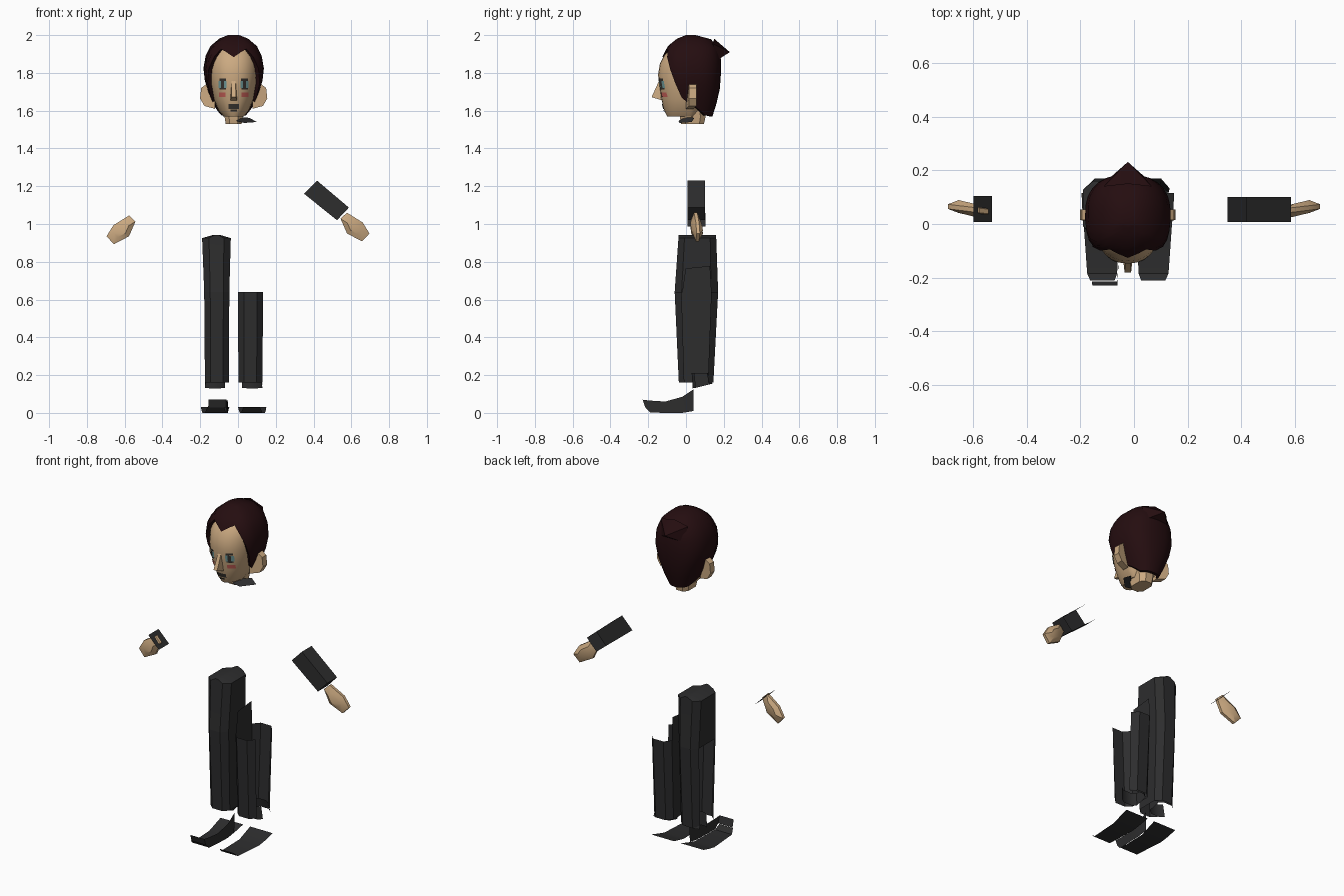
import bpy, bmesh, math

if "Cube" in bpy.data.objects:
    bpy.data.objects.remove(bpy.data.objects["Cube"])

MID = -0.023      # mirror plane of the figure
HEAD_Y = 0.02     # centre of the head front to back


def material(name, rgb):
    m = bpy.data.materials.new(name)
    m.diffuse_color = (*rgb, 1)
    m.use_nodes = True
    m.node_tree.nodes["Principled BSDF"].inputs["Base Color"].default_value = m.diffuse_color
    return m


SKIN = material("skin", (0.60, 0.40, 0.22))
HAIR = material("dark_brown_hair", (0.018, 0.004, 0.005))
CLOTH = material("black_cloth", (0.026, 0.026, 0.027))
TEAL = material("teal_eye", (0.16, 0.33, 0.33))
DARK = material("dark_lines", (0.04, 0.035, 0.03))
PINK = material("pink_cheek", (0.58, 0.12, 0.10))


def make(name, verts, faces, mat, angle=35):
    me = bpy.data.meshes.new(name)
    me.from_pydata(verts, [], faces)
    bm = bmesh.new()
    bm.from_mesh(me)
    bmesh.ops.remove_doubles(bm, verts=bm.verts, dist=1e-5)
    bmesh.ops.recalc_face_normals(bm, faces=bm.faces)
    bm.to_mesh(me)
    bm.free()
    me.materials.append(mat)
    ob = bpy.data.objects.new(name, me)
    bpy.context.collection.objects.link(ob)
    bpy.context.view_layer.objects.active = ob
    ob.select_set(True)
    bpy.ops.object.shade_smooth_by_angle(angle=math.radians(angle))
    ob.select_set(False)
    return ob


def loft(name, rows, mat, closed=True, cap_start=False, cap_end=False):
    n = len(rows[0])
    verts = [p for row in rows for p in row]
    faces = []
    for r in range(len(rows) - 1):
        for i in range(n if closed else n - 1):
            j = (i + 1) % n
            faces.append((r * n + i, r * n + j, (r + 1) * n + j, (r + 1) * n + i))
    if cap_start:
        faces.append(tuple(range(n)))
    if cap_end:
        faces.append(tuple(range((len(rows) - 1) * n, len(rows) * n)))
    return make(name, verts, faces, mat)


def lerp(table, t):
    """Linear look-up; returns the columns after the first."""
    if t <= table[0][0]:
        return table[0][1:]
    for a, b in zip(table, table[1:]):
        if t <= b[0]:
            f = (t - a[0]) / (b[0] - a[0])
            return tuple(p + (q - p) * f for p, q in zip(a[1:], b[1:]))
    return table[-1][1:]


def oval(table, a, z, power, scale=1.0):
    """Point on the head at angle a (0 = front) and height z."""
    hw, yf, yb = lerp(table, z)
    s, c = math.sin(a), math.cos(a)
    e = 2 / power
    x = math.copysign(abs(s) ** e, s) * hw * scale
    depth = HEAD_Y - yf if c > 0 else yb - HEAD_Y
    y = HEAD_Y - math.copysign(abs(c) ** e, c) * depth * scale
    return (MID + x, y, z)


# Face: height, half width, front, back
FACE = [(1.57, 0.055, -0.10, 0.05), (1.60, 0.08, -0.115, 0.07), (1.66, 0.105, -0.13, 0.10),
        (1.72, 0.12, -0.14, 0.12), (1.79, 0.13, -0.148, 0.13), (1.85, 0.128, -0.138, 0.13),
        (1.89, 0.12, -0.117, 0.12), (1.93, 0.10, -0.088, 0.10), (1.96, 0.06, -0.04, 0.06)]
N = 28
ANG = [2 * math.pi * i / N for i in range(N)]
loft("face", [[oval(FACE, a, r[0], 2.2) for a in ANG] for r in FACE], SKIN, True, True, True)

# Hair: a shell whose lower edge follows the hairline
CROWN = [(1.57, 0.075, -0.10, 0.14), (1.65, 0.115, -0.12, 0.165), (1.72, 0.143, -0.13, 0.18),
         (1.80, 0.163, -0.135, 0.185), (1.88, 0.153, -0.128, 0.185), (1.94, 0.125, -0.098, 0.17),
         (1.98, 0.08, -0.05, 0.13), (2.0, 0.03, 0.0, 0.05)]
LINE = [(0, 1.883), (0.4, 1.935), (0.75, 1.87), (1.0, 1.79), (1.2, 1.72), (1.4, 1.65),
        (1.7, 1.62), (2.2, 1.575), (3.2, 1.57)]


def hair_column(a):
    low = lerp(LINE, min(a, 2 * math.pi - a))[0]
    col = [oval(CROWN, a, low, 2.5, 0.86)]
    return col + [oval(CROWN, a, low + (2.0 - low) * t, 2.5)
                  for t in (0, 0.16, 0.34, 0.52, 0.7, 0.84, 0.95, 1)]


cols = [hair_column(a) for a in ANG]
loft("hair", [[c[k] for c in cols] for k in range(len(cols[0]))], HAIR, cap_end=True)

# Swept tuft at the back of the crown
make("hair_tuft", [(MID - 0.09, 0.14, 1.955), (MID + 0.09, 0.14, 1.955), (MID, 0.15, 1.98),
                   (MID - 0.07, 0.17, 1.87), (MID + 0.07, 0.17, 1.87), (MID, 0.232, 1.91)],
     [(0, 2, 5), (2, 1, 5), (0, 5, 3), (1, 4, 5), (3, 5, 4), (0, 3, 4, 1, 2)], HAIR)

# Nose
make("nose", [(MID - 0.010, -0.142, 1.76), (MID + 0.010, -0.142, 1.76), (MID - 0.018, -0.13, 1.655),
              (MID + 0.018, -0.13, 1.655), (MID - 0.012, -0.182, 1.672), (MID + 0.012, -0.182, 1.672)],
     [(0, 1, 5, 4), (0, 4, 2), (1, 3, 5), (2, 4, 5, 3)], SKIN)


def face_plate(name, cx, cz, w, h, mat, lift=0.004):
    """Thin painted patch following the curve of the face."""
    rows = []
    for z in (cz - h / 2, cz + h / 2):
        hw, yf, _ = lerp(FACE, z)
        row = []
        for t in (-0.5, 0, 0.5):
            x = cx + t * w
            y = HEAD_Y - (HEAD_Y - yf) * (1 - abs(x / hw) ** 2.2) ** (1 / 2.2)
            row.append((MID + x, y - lift, z))
        rows.append(row)
    loft(name, rows, mat, closed=False)


for side, s in (("right", -1), ("left", 1)):
    face_plate(side + "_eye", s * 0.058, 1.738, 0.042, 0.036, TEAL)
    face_plate(side + "_pupil", s * 0.058, 1.738, 0.016, 0.04, DARK, 0.006)
    face_plate(side + "_brow", s * 0.058, 1.764, 0.036, 0.012, DARK)
    face_plate(side + "_lower_lid", s * 0.058, 1.716, 0.034, 0.008, DARK)
    face_plate(side + "_cheek", s * 0.060, 1.685, 0.036, 0.024, PINK)
    # Ear: flat block flaring out from the head
    outline = [(0.10, 1.72), (0.145, 1.74), (0.172, 1.72), (0.178, 1.665), (0.155, 1.625), (0.10, 1.61)]
    loft(side + "_ear", [[(MID + s * x, y + (0.015 if x > 0.13 else 0), z) for x, z in outline]
                         for y in (0.0, 0.04)], SKIN, True, True, True)
face_plate("mouth", 0.0, 1.622, 0.055, 0.024, DARK)
face_plate("lower_lip", 0.0, 1.600, 0.034, 0.010, DARK)

# Neck and collar scrap
loft("neck", [[(MID + w * x, 0.035 + d * y, z) for x, y in
               ((-1, -0.6), (-0.5, -1), (0.5, -1), (1, -0.6), (1, 0.6), (0.5, 1), (-0.5, 1), (-1, 0.6))]
              for z, w, d in ((1.53, 0.042, 0.06), (1.565, 0.048, 0.068), (1.63, 0.055, 0.065))],
     SKIN, True, True, True)
make("collar", [(-0.01, -0.04, 1.545), (0.035, -0.035, 1.535), (0.10, 0.03, 1.54), (0.06, 0.045, 1.562),
                (0.01, -0.01, 1.565)], [(0, 1, 2, 3, 4)], CLOTH)


# Legs: section from outer front, round the inside, to outer back
def section(s, x0, x1, y0, y1, z):
    bx, by = (x1 - x0) * 0.24, (y1 - y0) * 0.16
    pts = [(x1, y0 + by), (x1 - bx, y0), (x0 + bx, y0), (x0, y0 + by),
           (x0, y1 - by), (x0 + bx, y1), (x1 - bx, y1), (x1, y1 - by)]
    return [(MID + s * x, y, z) for x, y in pts]


for side, s in (("right", -1), ("left", 1)):
    # Lower leg, open on its outer side
    knee = section(s, 0.023, 0.156, -0.06, 0.17, 0.64)
    loft(side + "_lower_leg", [section(s, 0.025, 0.152, -0.038, 0.145, 0.16), knee],
         CLOTH, closed=False)
    # Inner panel rising above the knee
    xi = MID + s * 0.023
    make(side + "_inner_panel", [(xi, -0.02, 0.64), (xi, 0.135, 0.64), (xi, 0.127, 0.778),
                                 (xi, -0.002, 0.765)], [(0, 1, 2, 3)], CLOTH)
    # Ankle scrap
    low = [(x, y, 0.13 + max(0, y - 0.04) * 0.25)
           for x, y, z in section(s, 0.045, 0.152, 0.035, 0.14, 0)]
    loft(side + "_ankle", [low, section(s, 0.045, 0.145, 0.03, 0.125, 0.21)], CLOTH, closed=False)
    # Sole
    loft(side + "_sole", [[(MID + s * a, y, z), (MID + s * b, y, z)] for y, z, a, b in (
        (-0.212, 0.028, 0.05, 0.14), (-0.185, 0.002, 0.04, 0.152), (0.0, 0.0, 0.033, 0.165),
        (0.05, 0.012, 0.028, 0.17), (0.115, 0.03, 0.023, 0.173))], CLOTH, closed=False)

# Thigh on the right leg with a ridged top
top = section(-1, 0.015, 0.167, -0.04, 0.16, 0.925)
ridge = [(MID - 0.09 + (x - MID + 0.09) * 0.2, y, 0.943) for x, y, z in top]
loft("right_thigh", [section(-1, 0.023, 0.156, -0.06, 0.17, 0.64), top, ridge], CLOTH, cap_end=True)

# Shoe wall along the inner side and toe of the right shoe
wall = [(0.03, 0.04, 0.01, 0.125), (0.03, -0.02, 0.0, 0.085), (0.033, -0.11, 0.0, 0.06),
        (0.038, -0.19, 0.002, 0.065), (0.04, -0.215, 0.028, 0.07), (0.135, -0.215, 0.028, 0.07)]
loft("right_shoe_wall", [[(MID - x, y, a) for x, y, a, b in wall],
                         [(MID - x * 0.98, y - (0.015 if y < -0.2 else 0), b) for x, y, a, b in wall]],
     CLOTH, closed=False)

# Sleeve on the left arm: front, top, underside and cuff
sleeve = [(0.418, 1.23), (0.35, 1.16), (0.524, 1.02), (0.587, 1.087)]
make("left_sleeve", [(x, y, z) for y in (0.008, 0.10) for x, z in sleeve],
     [(0, 1, 2, 3), (0, 3, 7, 4), (1, 5, 6, 2), (2, 6, 7, 3)], CLOTH)
make("right_cuff", [(-0.60, 0.008, 1.058), (-0.53, 0.008, 0.988), (-0.53, 0.104, 0.988),
                    (-0.60, 0.104, 1.058)], [(0, 1, 2, 3)], CLOTH)

# Hands: faceted mitts, thicker along the middle
HAND = [(0.543, 1.028), (0.577, 1.06), (0.66, 1.008), (0.696, 0.95), (0.657, 0.908), (0.577, 0.95)]
for side, s, dz in (("right", -1, -0.015), ("left", 1, 0)):
    rows = []
    for y, k in ((0.03, 0.5), (0.045, 1), (0.062, 1), (0.078, 0.5)):
        rows.append([(s * (0.615 + (x - 0.615) * k), y + 0.012 * (x - 0.6) / 0.1,
                      0.983 + (z - 0.983) * k + dz) for x, z in HAND])
    loft(side + "_hand", rows, SKIN, True, True, True)
